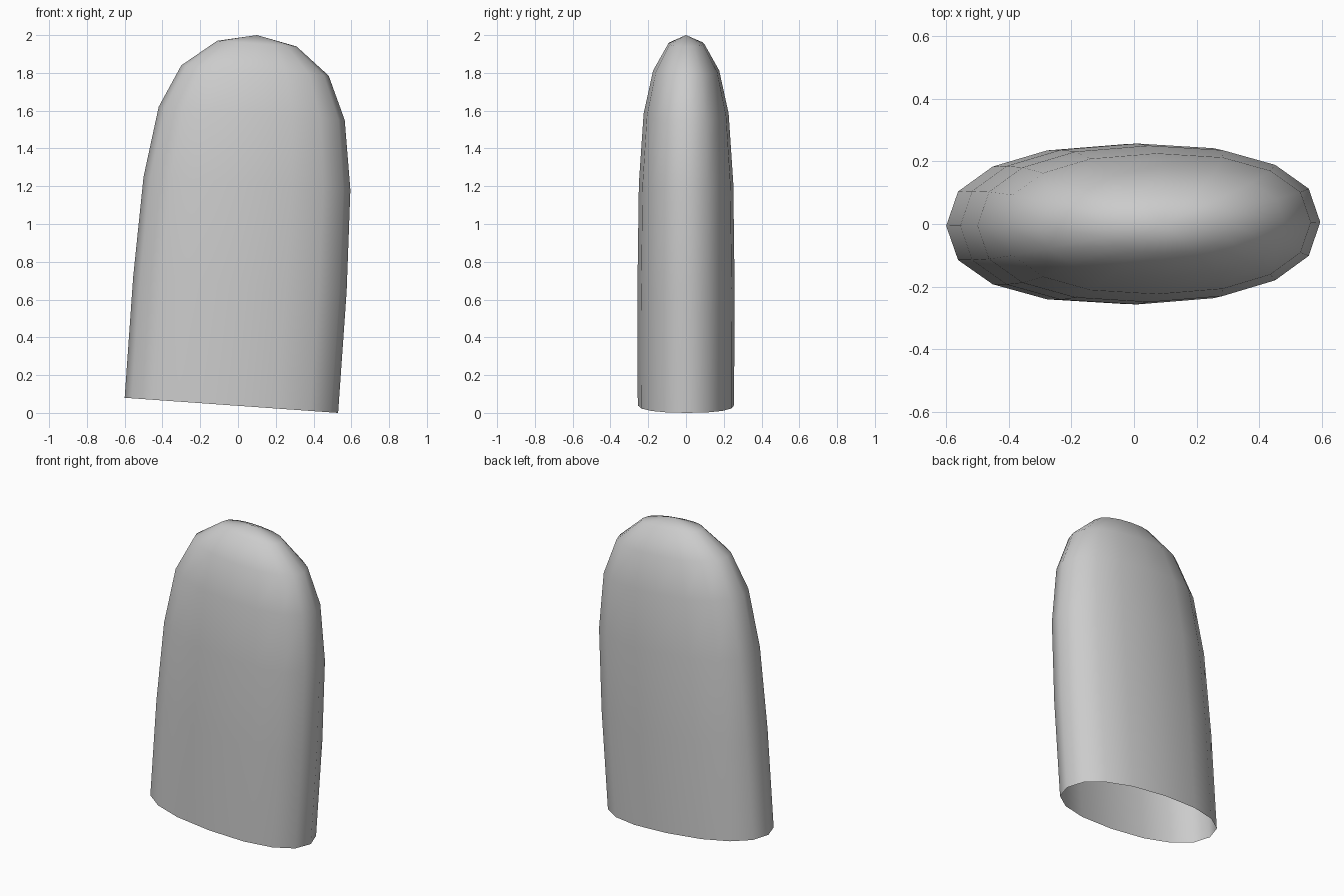
import bpy, bmesh, math

if "Cube" in bpy.data.objects:
    bpy.data.objects.remove(bpy.data.objects["Cube"])

SIDES = 16
# tilted rings: left x, left z, right x, right z, half depth
RINGS = [
    (-0.60, 0.08, 0.53, 0.00, 0.255),
    (-0.555, 0.72, 0.575, 0.64, 0.257),
    (-0.50, 1.25, 0.595, 1.18, 0.250),
    (-0.42, 1.62, 0.565, 1.55, 0.225),
    (-0.30, 1.84, 0.48, 1.785, 0.175),
    (-0.11, 1.97, 0.31, 1.94, 0.095),
]


def soft(v):
    # slightly squared ellipse
    return math.copysign(abs(v) ** 0.88, v) if abs(v) > 1e-6 else 0.0


bm = bmesh.new()
loops = []
for lx, lz, rx, rz, d in RINGS:
    loop = []
    for i in range(SIDES):
        a = math.tau * i / SIDES
        c, s = soft(math.cos(a)), soft(math.sin(a))
        x = (lx + rx) / 2 + c * (rx - lx) / 2
        z = (lz + rz) / 2 + c * (rz - lz) / 2
        loop.append(bm.verts.new((x, s * d + 0.01 * x, z)))
    loops.append(loop)

# side walls
for low, high in zip(loops, loops[1:]):
    for i in range(SIDES):
        j = (i + 1) % SIDES
        bm.faces.new((low[i], low[j], high[j], high[i]))

# domed tip, bottom stays open
tip = bm.verts.new((0.10, 0, 2.0))
for i in range(SIDES):
    bm.faces.new((loops[-1][i], loops[-1][(i + 1) % SIDES], tip))

for f in bm.faces:
    f.smooth = True
mesh = bpy.data.meshes.new("rounded_sleeve")
bm.to_mesh(mesh)
bm.free()
sleeve = bpy.data.objects.new("rounded_sleeve", mesh)
bpy.context.collection.objects.link(sleeve)
